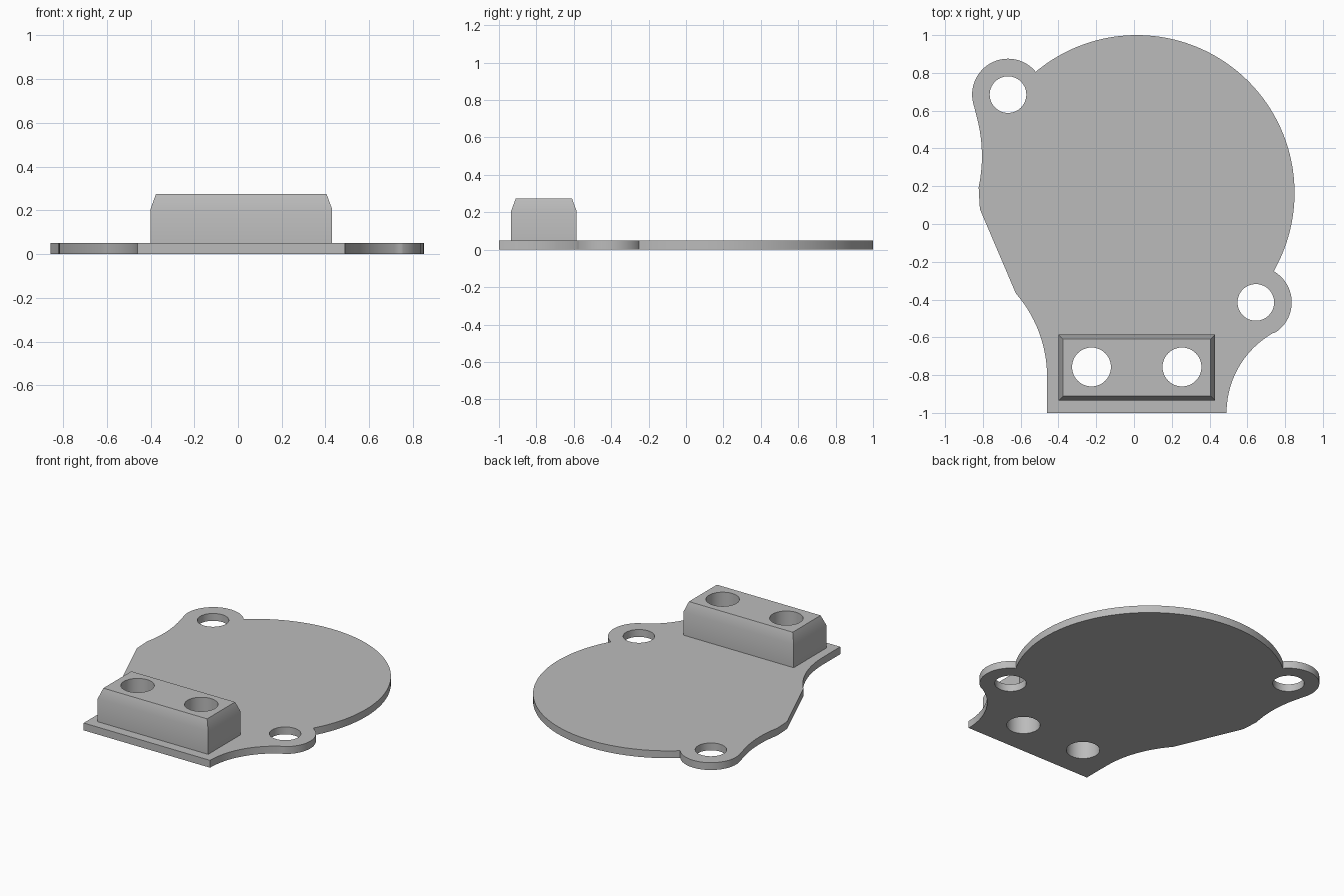
import bpy, bmesh
from math import radians, cos, sin

cube = bpy.data.objects.get("Cube")
if cube:
    bpy.data.objects.remove(cube, do_unlink=True)

PLATE_H, BLOCK_H = 0.05, 0.275

grey = bpy.data.materials.new("plain grey")
grey.use_nodes = True
colour = (0.5, 0.5, 0.5, 1)
grey.diffuse_color = colour
grey.node_tree.nodes["Principled BSDF"].inputs["Base Color"].default_value = colour


def arc(cx, cy, r, start, end, step=3):
    n = max(2, round(abs(end - start) / step))
    angles = [radians(start + (end - start) * i / n) for i in range(n + 1)]
    return [(cx + r * cos(a), cy + r * sin(a)) for a in angles]


def make_object(name, bm):
    bmesh.ops.recalc_face_normals(bm, faces=bm.faces)
    mesh = bpy.data.meshes.new(name)
    bm.to_mesh(mesh)
    bm.free()
    mesh.materials.append(grey)
    obj = bpy.data.objects.new(name, mesh)
    bpy.context.collection.objects.link(obj)
    return obj


def prism(name, outline, z0, z1):
    bm = bmesh.new()
    face = bm.faces.new([bm.verts.new((x, y, z0)) for x, y in outline])
    top = bmesh.ops.extrude_face_region(bm, geom=[face])["geom"]
    verts = [g for g in top if isinstance(g, bmesh.types.BMVert)]
    bmesh.ops.translate(bm, verts=verts, vec=(0, 0, z1 - z0))
    return make_object(name, bm)


# Plate outline, counter-clockwise from the front right corner
outline = (
    arc(0.976, -1, 0.486, 180, 119.5)              # right fillet
    + arc(0.645, -0.415, 0.19, -60.5, 60)[1:]      # right ear
    + arc(0.015, 0.165, 0.835, -29.8, 129.9, 2)[1:]  # main disc
    + arc(-0.667, 0.685, 0.19, 39, 199)[1:]        # left ear
    + arc(-1.602, 0.36, 0.797, 19, -12)[1:]        # fillet under ear
    + arc(0.015, 0.165, 0.835, 178, 186)[1:]       # disc remnant
    + arc(-1.134, -0.81, 0.674, 41, 0)             # left fillet
    + [(-0.46, -1)]
)
plate = prism("mounting_plate", outline, 0, PLATE_H)

# Raised block with a steep chamfer around its top
bm = bmesh.new()
rings = []
for z, inset in ((PLATE_H, 0), (0.207, 0), (BLOCK_H, 0.025)):
    x0, x1, y0, y1 = -0.4 + inset, 0.43 - inset, -0.935 + inset, -0.585 - inset
    rings.append([bm.verts.new((x, y, z))
                  for x, y in ((x0, y0), (x1, y0), (x1, y1), (x0, y1))])
bm.faces.new(rings[0])
bm.faces.new(rings[-1])
for low, high in zip(rings, rings[1:]):
    for i in range(4):
        j = (i + 1) % 4
        bm.faces.new((low[i], low[j], high[j], high[i]))
block = make_object("raised_block", bm)

# Drill the through holes
ear_holes = [(-0.667, 0.685, 0.097), (0.645, -0.415, 0.097)]
block_holes = [(-0.225, -0.757, 0.103), (0.254, -0.757, 0.103)]


def drill(obj, holes):
    bpy.context.view_layer.objects.active = obj
    for x, y, r in holes:
        cutter = prism("hole_cutter", arc(x, y, r, 0, 360, 7.5)[:-1], -0.1, 0.4)
        cutter.hide_render = True
        mod = obj.modifiers.new("hole", 'BOOLEAN')
        mod.operation, mod.solver, mod.object = 'DIFFERENCE', 'EXACT', cutter
        bpy.ops.object.modifier_apply(modifier=mod.name)
        bpy.data.objects.remove(cutter, do_unlink=True)


drill(plate, ear_holes + block_holes)
drill(block, block_holes)

# Smooth the curved walls, keep the rims sharp
for obj in (plate, block):
    bpy.ops.object.select_all(action='DESELECT')
    obj.select_set(True)
    bpy.context.view_layer.objects.active = obj
    bpy.ops.object.shade_smooth_by_angle(angle=radians(30))
